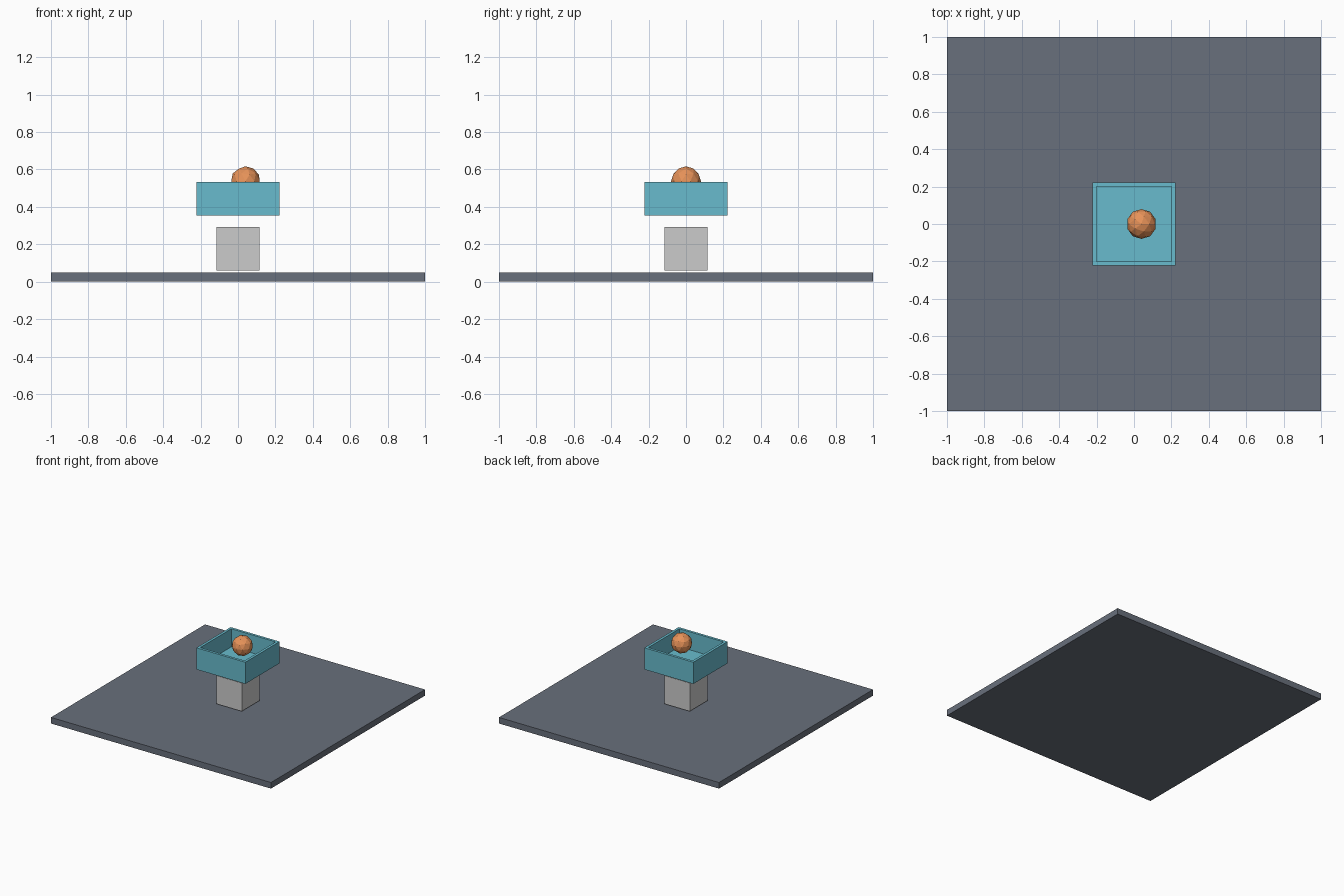
import bpy, bmesh

if "Cube" in bpy.data.objects:
    bpy.data.objects.remove(bpy.data.objects["Cube"])


def material(name, rgb):
    m = bpy.data.materials.new(name)
    m.diffuse_color = (*rgb, 1)
    m.use_nodes = True
    m.node_tree.nodes["Principled BSDF"].inputs["Base Color"].default_value = m.diffuse_color
    return m


def box(name, size, z0, z1, mat=None):
    """Square block centred on the z axis between two heights."""
    bpy.ops.mesh.primitive_cube_add(size=1, location=(0, 0, (z0 + z1) / 2))
    o = bpy.context.object
    o.name = name
    o.scale = (size, size, z1 - z0)
    bpy.ops.object.transform_apply(location=False, rotation=False, scale=True)
    if mat:
        o.data.materials.append(mat)
    return o


slate = material("slate", (0.14, 0.16, 0.20))
teal = material("teal", (0.14, 0.50, 0.61))
orange = material("orange", (0.80, 0.29, 0.10))

# Ground slab and the block hovering just above it
box("base_slab", 2.0, 0.0, 0.05, slate)
box("support_block", 0.23, 0.06, 0.292)

# Open tray: inset the top face and push it down
tray = box("open_tray", 0.445, 0.355, 0.533, teal)
bm = bmesh.new()
bm.from_mesh(tray.data)
bm.faces.ensure_lookup_table()
top = max(bm.faces, key=lambda f: f.calc_center_median().z)
bmesh.ops.inset_region(bm, faces=[top], thickness=0.03)
ext = bmesh.ops.extrude_discrete_faces(bm, faces=[top])
bmesh.ops.translate(bm, verts=list(ext["faces"][0].verts), vec=(0, 0, -0.148))
bmesh.ops.recalc_face_normals(bm, faces=bm.faces)
bm.to_mesh(tray.data)
bm.free()

# Faceted ball above the tray floor
bpy.ops.mesh.primitive_ico_sphere_add(subdivisions=2, radius=0.08, location=(0.04, 0, 0.537))
ball = bpy.context.object
ball.name = "faceted_ball"
ball.data.materials.append(orange)
